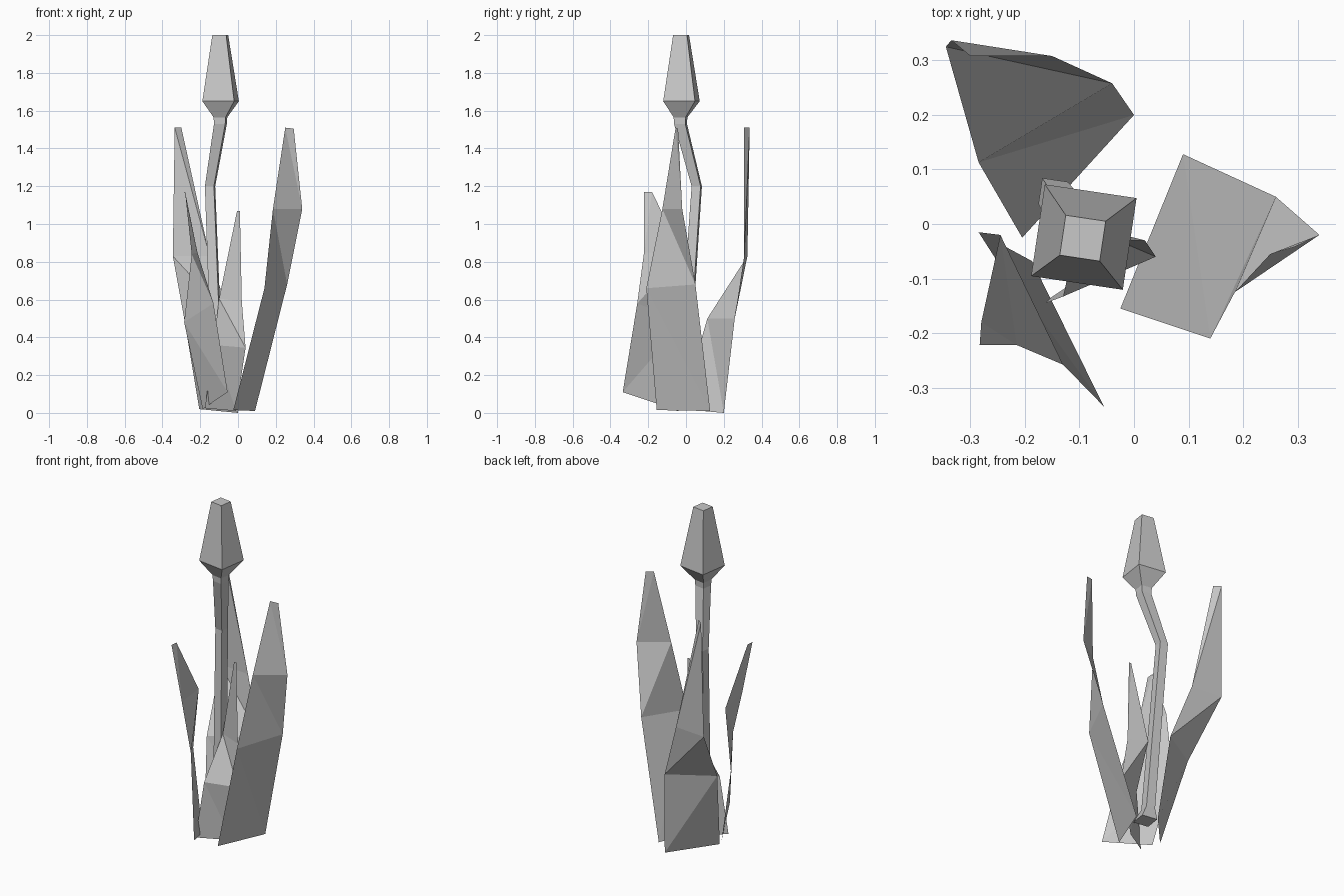
import bpy
import bmesh
from math import radians, cos, sin, pi

default_cube = bpy.data.objects.get("Cube")
if default_cube:
    bpy.data.objects.remove(default_cube, do_unlink=True)


def make_material(name, colour):
    material = bpy.data.materials.new(name)
    material.use_nodes = True
    material.diffuse_color = colour
    shader = material.node_tree.nodes["Principled BSDF"]
    shader.inputs["Base Color"].default_value = colour
    return material


plant_grey = make_material("plant_grey", (0.58, 0.58, 0.58, 1))


def finish_object(name, bm):
    mesh = bpy.data.meshes.new(name)
    bm.to_mesh(mesh)
    bm.free()
    mesh.materials.append(plant_grey)
    plant_part = bpy.data.objects.new(name, mesh)
    bpy.context.collection.objects.link(plant_part)
    return plant_part


def make_leaf(name, left_edge, right_edge):
    """Bridge two leaf edges, listed from root to tip, with folded blades."""
    bm = bmesh.new()
    left = [bm.verts.new(point) for point in left_edge]
    right = [bm.verts.new(point) for point in right_edge]
    for row in range(len(left) - 1):
        # Fold each blade from its lower right to its upper left corner
        bm.faces.new((left[row], right[row], left[row + 1]))
        bm.faces.new((right[row], right[row + 1], left[row + 1]))
    return finish_object(name, bm)


def make_square_loft(name, sections, twist):
    """Skin square rings given as centre x, centre y, height, half width."""
    bm = bmesh.new()
    rings = []
    for x, y, z, half_width in sections:
        radius = half_width * 2 ** 0.5
        angles = [twist + pi / 4 + side * pi / 2 for side in range(4)]
        rings.append([bm.verts.new((x + radius * cos(a), y + radius * sin(a), z))
                      for a in angles])
    for lower, upper in zip(rings, rings[1:]):
        for side in range(4):
            following = (side + 1) % 4
            bm.faces.new((lower[side], lower[following],
                          upper[following], upper[side]))
    bm.faces.new(list(reversed(rings[0])))
    bm.faces.new(rings[-1])
    return finish_object(name, bm)


# Bent square stem that swells into a tapered bud
make_square_loft("stem_and_bud", [
    (-.1, -.025, .12, .047),
    (-.11, -.012, .19, .027),
    (-.148, .057, 1.2, .024),
    (-.093, -.029, 1.53, .03),
    (-.093, -.029, 1.565, .032),
    (-.092, -.024, 1.65, .085),
    (-.094, -.026, 2, .037),
], radians(-8.5))

# Broad leaf on the +x side
make_leaf(
    "broad_side_leaf",
    [(-.025, -.155, .015), (.14, -.21, .66), (.185, -.125, 1.08), (.25, -.055, 1.51)],
    [(.09, .128, .01), (.26, .05, .68), (.34, -.02, 1.08), (.295, -.042, 1.505)])

# Tall leaf leaning to the back
make_leaf(
    "tall_back_leaf",
    [(-.205, -.025, .02), (-.285, .113, .5), (-.345, .325, .83), (-.335, .337, 1.51)],
    [(0, .2, 0), (-.04, .258, .5), (-.15, .308, .83), (-.3, .308, 1.51)])

# Twisted leaf at the front
make_leaf(
    "twisted_front_leaf",
    [(-.187, -.068, .02), (-.285, -.015, .48), (-.245, -.02, .84), (-.28, -.18, 1.17)],
    [(-.055, -.335, .11), (-.13, -.258, .58), (-.215, -.222, .85), (-.283, -.222, 1.17)])

# Short leaf beside the stem
make_leaf(
    "short_inner_leaf",
    [(-.175, -.15, .025), (-.13, -.133, .36), (-.1, 0, .605), (-.005, -.03, 1.07)],
    [(-.01, -.04, .01), (.04, -.06, .345), (.02, -.03, .59), (.01, -.03, 1.07)])
